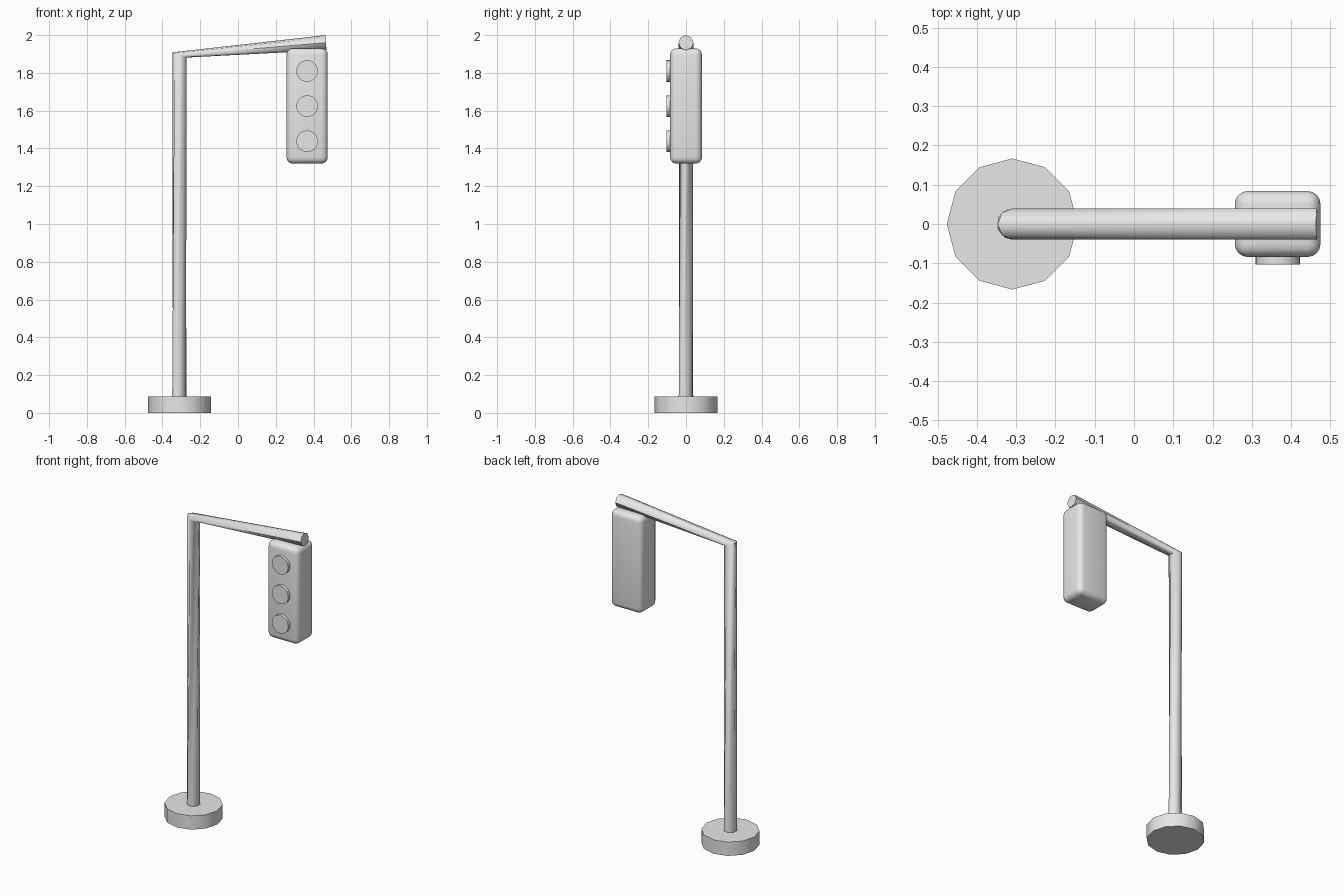
import bpy, bmesh, math
from mathutils import Vector, Matrix

if "Cube" in bpy.data.objects:
    bpy.data.objects.remove(bpy.data.objects["Cube"])

grey = bpy.data.materials.new("light_grey")
grey.diffuse_color = (0.8, 0.8, 0.8, 1)
grey.use_nodes = True
grey.node_tree.nodes["Principled BSDF"].inputs["Base Color"].default_value = grey.diffuse_color


def finish(obj, name, angle):
    obj.name = name
    obj.data.materials.append(grey)
    bpy.ops.object.select_all(action='DESELECT')
    obj.select_set(True)
    bpy.context.view_layer.objects.active = obj
    bpy.ops.object.shade_smooth_by_angle(angle=math.radians(angle))


def cylinder(name, sides, radius, depth, loc, rot=(0, 0, 0), angle=40):
    bpy.ops.mesh.primitive_cylinder_add(vertices=sides, radius=radius, depth=depth,
                                        location=loc, rotation=rot)
    finish(bpy.context.object, name, angle)


def tube(name, rings, sides, radius):
    """Sweep through rings given as (centre, tilt about y, twist), in degrees."""
    bm = bmesh.new()
    loops = []
    for centre, tilt, twist in rings:
        turn = Matrix.Rotation(math.radians(tilt), 3, 'Y')
        loop = []
        for k in range(sides):
            a = 2 * math.pi * k / sides + math.radians(twist)
            p = turn @ Vector((radius * math.cos(a), radius * math.sin(a), 0))
            loop.append(bm.verts.new(Vector(centre) + p))
        loops.append(loop)
    for lo, hi in zip(loops, loops[1:]):
        for k in range(sides):
            n = (k + 1) % sides
            bm.faces.new((lo[k], lo[n], hi[n], hi[k]))
    bm.faces.new(loops[0][::-1])
    bm.faces.new(loops[-1])
    bmesh.ops.recalc_face_normals(bm, faces=bm.faces)
    mesh = bpy.data.meshes.new(name)
    bm.to_mesh(mesh)
    bm.free()
    obj = bpy.data.objects.new(name, mesh)
    bpy.context.collection.objects.link(obj)
    finish(obj, name, 50)


# Round foot, twelve sides
cylinder("base", 12, 0.167, 0.087, (-0.31, 0, 0.0435), angle=35)

# Post and rising arm in one bent tube
tube("post_and_arm", [((-0.31, 0, 0.05), 0, -30),
                      ((-0.31, 0, 1.895), 20, 0),
                      ((0.466, 0, 1.96), 87, 0)], 8, 0.04)

# Rounded signal housing
bpy.ops.mesh.primitive_cube_add(size=1, location=(0.366, 0, 1.625))
housing = bpy.context.object
housing.dimensions = (0.218, 0.168, 0.61)
bpy.ops.object.transform_apply(location=False, rotation=False, scale=True)
bevel = housing.modifiers.new("rounding", 'BEVEL')
bevel.width = 0.033
bevel.segments = 4
bpy.ops.object.modifier_apply(modifier="rounding")
finish(housing, "signal_housing", 40)

# Three lenses on the front
for label, z in (("top", 1.81), ("middle", 1.624), ("bottom", 1.438)):
    cylinder(label + "_lens", 24, 0.057, 0.04, (0.366, -0.083, z), (math.pi / 2, 0, 0))
